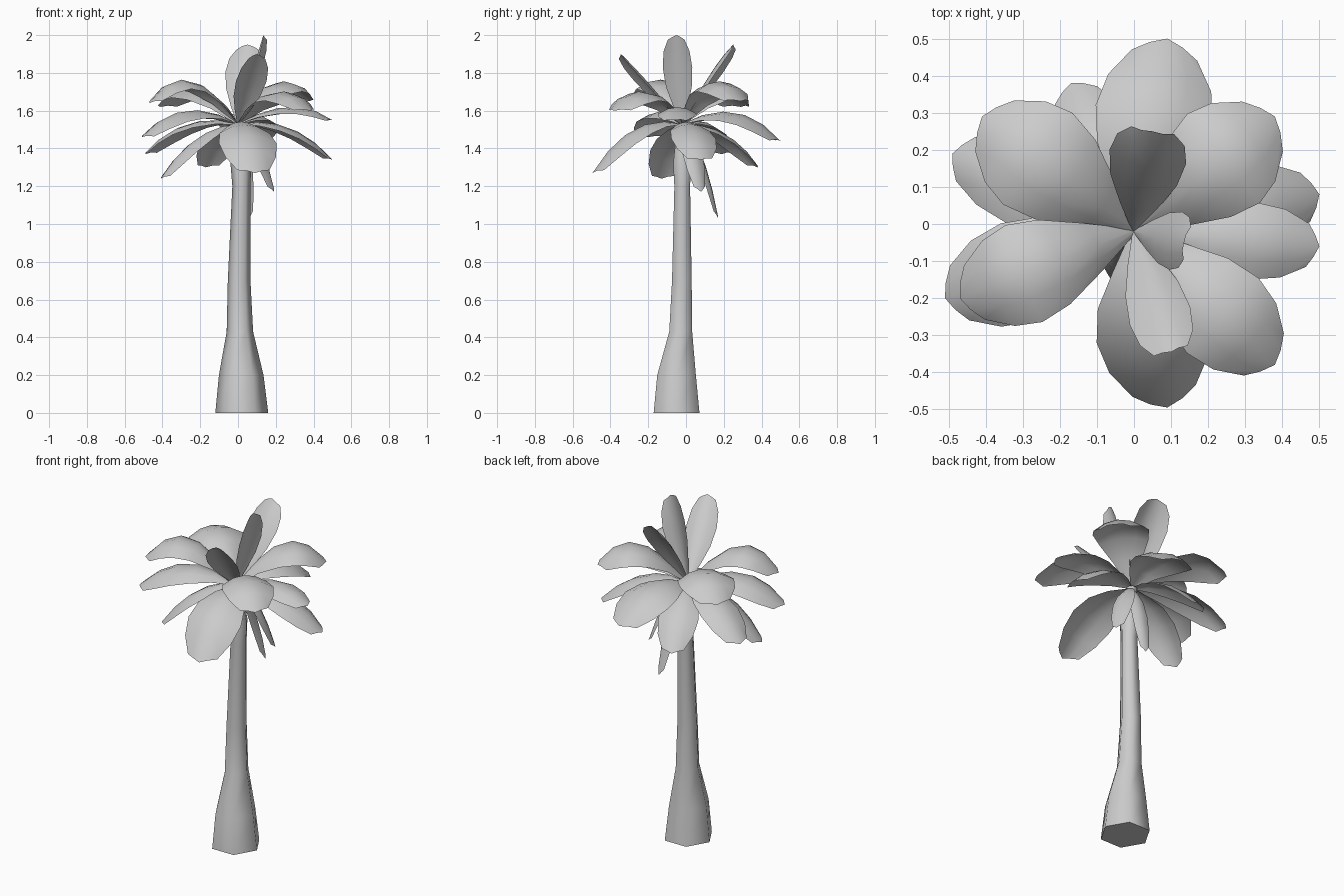
import bpy, bmesh, math
from mathutils import Vector

cube = bpy.data.objects.get("Cube")
if cube:
    bpy.data.objects.remove(cube, do_unlink=True)

grey = bpy.data.materials.new("plain grey")
grey.use_nodes = True
COLOR = (0.6, 0.6, 0.6, 1)
grey.diffuse_color = COLOR
grey.node_tree.nodes["Principled BSDF"].inputs["Base Color"].default_value = COLOR


def finish(bm, name):
    mesh = bpy.data.meshes.new(name)
    bm.to_mesh(mesh)
    bm.free()
    obj = bpy.data.objects.new(name, mesh)
    bpy.context.collection.objects.link(obj)
    mesh.materials.append(grey)
    bpy.ops.object.select_all(action='DESELECT')
    obj.select_set(True)
    bpy.context.view_layer.objects.active = obj
    bpy.ops.object.shade_smooth_by_angle(angle=math.radians(65))
    return obj


def skin(bm, rows, closed):
    """Join neighbouring rows of vertices with quads."""
    n = len(rows[0])
    for low, high in zip(rows, rows[1:]):
        for i in range(n if closed else n - 1):
            j = (i + 1) % n
            bm.faces.new((low[i], low[j], high[j], high[i]))


# Trunk: six-sided, flared at the foot (height, centre x, centre y, radius)
sections = [(0, .02, -.05, .14), (.2, .017, -.05, .118), (.43, .01, -.028, .07),
            (.7, .006, -.022, .06), (1.2, .018, -.02, .048),
            (1.32, .015, -.02, .055), (1.53, 0, -.02, .03)]
bm = bmesh.new()
rings = []
for z, cx, cy, r in sections:
    angles = [math.tau * i / 6 for i in range(6)]
    rings.append([bm.verts.new((cx + r * math.cos(a), cy + r * math.sin(a), z))
                  for a in angles])
skin(bm, rings, True)
bm.faces.new(rings[0][::-1])
bm.faces.new(rings[-1])
finish(bm, "trunk")

# Fronds: arched sheets that grow out of the crown
CROWN = Vector((0, -.02, 1.53))
OUTLINE = [(0, .06), (.18, .5), (.38, .87), (.6, 1), (.8, .88), (.95, .56)]
ACROSS = (-1, -.5, 0, .5, 1)


def frond(name, tip, mid_height, width):
    tip = Vector(tip)
    middle = CROWN.lerp(tip, .54)
    middle.z = mid_height
    control = 2 * middle - (CROWN + tip) / 2
    outward = tip - CROWN
    side = Vector((-outward.y, outward.x, 0)).normalized()
    bm = bmesh.new()
    rows = []
    for t, w in OUTLINE:
        a, b = CROWN.lerp(control, t), control.lerp(tip, t)
        normal = (b - a).normalized().cross(side)
        half = width / 2 * w
        row = []
        for u in ACROSS:
            # rounded fall at the edges, blunt point at the end
            reach = t + (.05 * (1 - abs(u)) if t > .9 else 0)
            spine = CROWN.lerp(control, reach).lerp(control.lerp(tip, reach), reach)
            row.append(bm.verts.new(spine + side * u * half - normal * u * u * half * .35))
        rows.append(row)
    skin(bm, rows, False)
    finish(bm, name)


# name, tip, height half way along, width
for spec in [
    ("upright_frond_side", (.135, -.05, 2.0), 1.79, .16),
    ("upright_frond_back", (.05, .25, 1.95), 1.79, .21),
    ("upright_frond_front", (.1, -.345, 1.9), 1.74, .17),
    ("high_frond_back_left", (.38, .29, 1.65), 1.75, .31),
    ("high_frond_back_right", (-.41, .29, 1.62), 1.72, .31),
    ("high_frond_front_right", (-.47, -.2, 1.64), 1.76, .28),
    ("high_frond_front_left", (.38, -.38, 1.6), 1.7, .28),
    ("middle_frond_back", (.09, .5, 1.44), 1.59, .32),
    ("middle_frond_right", (-.51, -.2, 1.46), 1.6, .28),
    ("middle_frond_left", (.5, -.06, 1.55), 1.62, .21),
    ("low_frond_front", (.09, -.495, 1.27), 1.5, .31),
    ("low_frond_left", (.5, .08, 1.34), 1.51, .24),
    ("low_frond_back_right", (-.49, .19, 1.37), 1.53, .23),
    ("low_frond_back", (-.17, .38, 1.3), 1.48, .22),
    ("low_frond_right", (-.41, -.13, 1.24), 1.45, .22),
    ("hanging_frond_left", (.19, .08, 1.17), 1.42, .12),
    ("hanging_frond_back", (.06, .17, 1.03), 1.36, .09),
]:
    frond(*spec)
